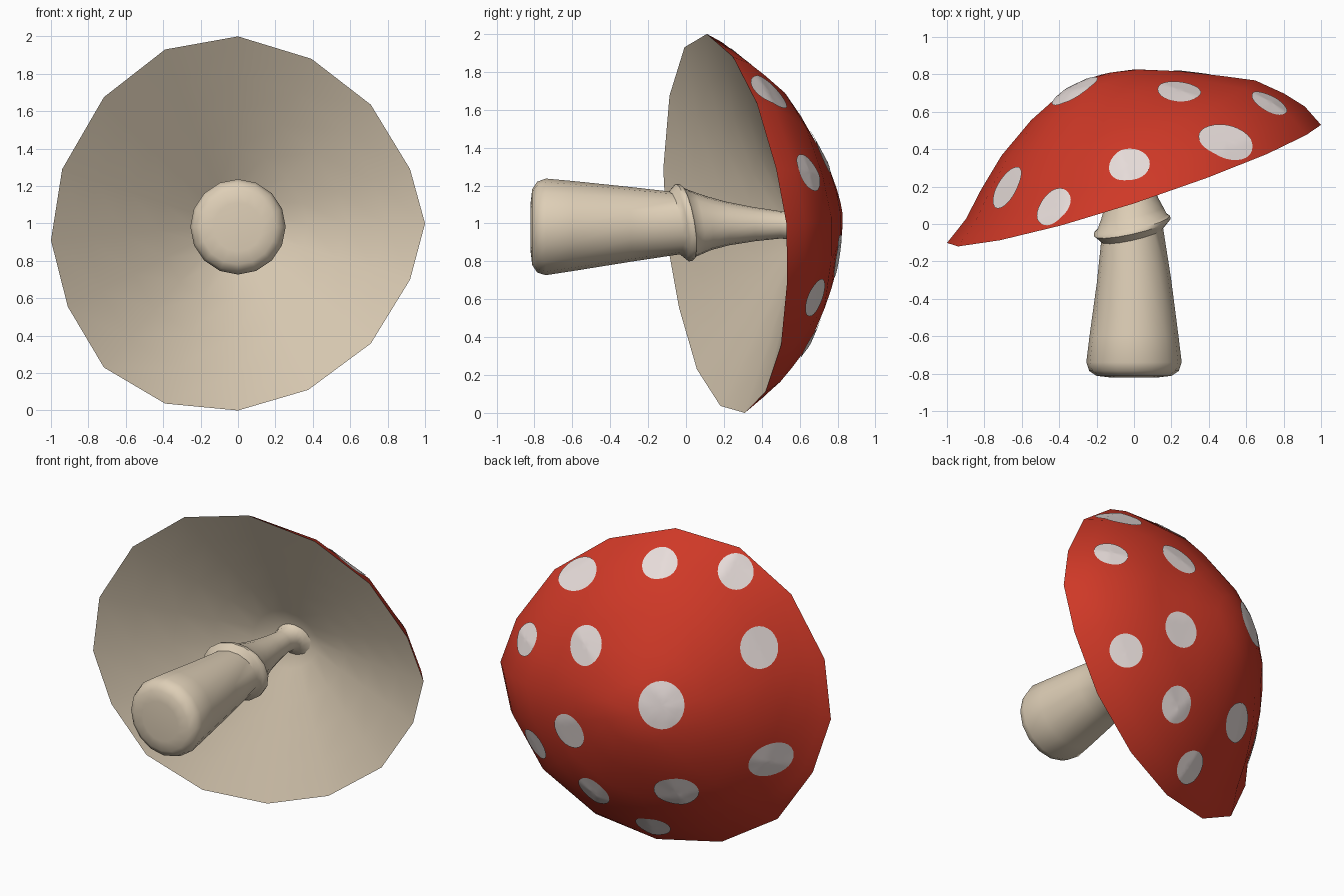
import bpy, bmesh, math
from mathutils import Vector
from mathutils.bvhtree import BVHTree

if "Cube" in bpy.data.objects:
    bpy.data.objects.remove(bpy.data.objects["Cube"])

def material(name, rgb):
    m = bpy.data.materials.new(name)
    m.diffuse_color = (*rgb, 1)
    m.use_nodes = True
    m.node_tree.nodes["Principled BSDF"].inputs["Base Color"].default_value = m.diffuse_color
    return m

RED = material("cap_red", (0.62, 0.04, 0.02))
CREAM = material("stem_cream", (0.73, 0.62, 0.47))
WHITE = material("spot_white", (0.80, 0.72, 0.70))

def finish(bm, name, mats, angle=45):
    bmesh.ops.recalc_face_normals(bm, faces=bm.faces[:])
    me = bpy.data.meshes.new(name)
    bm.to_mesh(me)
    ob = bpy.data.objects.new(name, me)
    bpy.context.collection.objects.link(ob)
    for m in mats:
        me.materials.append(m)
    bpy.ops.object.select_all(action='DESELECT')
    ob.select_set(True)
    bpy.context.view_layer.objects.active = ob
    bpy.ops.object.shade_smooth_by_angle(angle=math.radians(angle))
    return ob

def bridge(bm, a, b, mat=0):
    n = len(a)
    for i in range(n):
        f = bm.faces.new((a[i], a[(i + 1) % n], b[(i + 1) % n], b[i]))
        f.material_index = mat

def fan(bm, ring, tip, mat=0):
    n = len(ring)
    for i in range(n):
        f = bm.faces.new((ring[i], ring[(i + 1) % n], tip))
        f.material_index = mat

# Cap: 16-sided tilted rim, red dome above and cream hollow cone below
RIM_XZ = [(1, 1), (.92, 1.29), (.71, 1.635), (.393, 1.88), (0, 2), (-.39, 1.93),
          (-.717, 1.675), (-.94, 1.29), (-1, .91), (-.91, .555), (-.717, .23),
          (-.39, .037), (0, 0), (.375, .11), (.71, .358), (.92, .70)]
C = Vector((0, .21, 1))
N = Vector((-.32, 1, .10)).normalized()
GILL_TOP = Vector((-.04, .64, .99))
rim = [Vector((x, .21 + .32 * x - .10 * (z - 1), z)) for x, z in RIM_XZ]
# radius fraction, height on the drooping side, height on the full side
DOME = [(.95, .035, .12), (.87, .093, .22), (.75, .22, .335), (.6, .36, .41),
        (.4, .495, .505), (.2, .59, .582), (.08, .611, .607)]

bm = bmesh.new()
rim_v = [bm.verts.new(p) for p in rim]
prev = rim_v
for t, lo, hi in DOME:
    ring = []
    for p in rim:
        w = (1 + p.x) / 2
        ring.append(bm.verts.new(C + (p - C) * t + N * (lo + (hi - lo) * w)))
    bridge(bm, prev, ring, 0)
    prev = ring
fan(bm, prev, bm.verts.new(C + N * .613), 0)
prev = rim_v
for t in (.8, .6, .4, .2):
    ring = [bm.verts.new(GILL_TOP + (p - GILL_TOP) * t) for p in rim]
    bridge(bm, prev, ring, 1)
    prev = ring
fan(bm, prev, bm.verts.new(GILL_TOP), 1)
bmesh.ops.recalc_face_normals(bm, faces=bm.faces[:])
tree = BVHTree.FromBMesh(bm)
finish(bm, "cap", [RED, CREAM])

# Stem with a tilted skirt ring: (y, radius, tilt weight, x shift)
STEM = [(-.82, .13, 0, 0), (-.812, .20, 0, 0), (-.785, .24, 0, 0), (-.74, .255, 0, 0),
        (-.6, .238, 0, 0), (-.3, .198, .2, 0), (-.06, .166, 1, -.01),
        (-.035, .19, 1, -.01), (-.02, .205, 1, -.01), (0, .203, 1, -.01),
        (.012, .185, 1, -.01), (.06, .165, .9, -.01), (.12, .142, .6, -.012),
        (.22, .115, .4, -.018), (.36, .09, .2, -.025), (.5, .072, 0, -.033),
        (.565, .078, 0, -.037), (.60, .10, 0, -.04), (.625, .14, 0, -.04)]
bm = bmesh.new()
prev = None
for y, r, w, sx in STEM:
    zc = .98 + .025 * min(1, max(0, (y + .8) / .8)) - .015 * max(0, y) / .6
    ring = []
    for i in range(16):
        a = 2 * math.pi * i / 16
        dx, dz = r * math.cos(a), r * math.sin(a)
        ring.append(bm.verts.new((sx + dx, y + w * (.22 * dx - .17 * dz), zc + dz)))
    if prev:
        bridge(bm, prev, ring)
    else:
        fan(bm, ring, bm.verts.new((0, -.82, .98)))
    prev = ring
bm.faces.new(prev)
finish(bm, "stem", [CREAM], 50)

# Spots: each is aimed at the cap along a viewing direction, then draped over it
def view(az, el):
    a, e = math.radians(az), math.radians(el)
    d = Vector((math.sin(a) * math.cos(e), -math.cos(a) * math.cos(e), math.sin(e)))
    right = Vector((math.cos(a), math.sin(a), 0))
    return right, d.cross(right), d

BACK_LEFT, BELOW = view(215, 25), view(140, -30)
TOP = (Vector((1, 0, 0)), Vector((0, 1, 0)), Vector((0, 0, 1)))
SIDE = (Vector((0, 1, 0)), Vector((0, 0, 1)), Vector((1, 0, 0)))
# view, across, up, width radius, height radius
SPOTS = [(BACK_LEFT, -.15, -.206, .14, .15), (BACK_LEFT, .442, .145, .125, .13),
         (BACK_LEFT, -.606, .158, .115, .125), (BACK_LEFT, -.703, -.358, .115, .115),
         (BACK_LEFT, .515, -.533, .15, .12), (BACK_LEFT, -.06, -.727, .137, .12),
         (TOP, .49, .44, .15, .12), (TOP, -.025, .315, .11, .11),
         (TOP, -.43, .09, .11, .115), (SIDE, .65, .27, .105, .105),
         (SIDE, .68, -.39, .105, .105), (BELOW, .26, -.2, .105, .115),
         (BELOW, .34, -.58, .105, .11)]

bm = bmesh.new()
for (right, up, d), u, v, ra, rb in SPOTS:
    hit, nor, _, _ = tree.ray_cast(Vector((0, 0, 1)) + right * u + up * v + d * 4, -d)
    if hit is None:
        continue
    if nor.dot(d) < 0:
        nor = -nor
    tx = (right - nor * right.dot(nor)).normalized()
    ty = nor.cross(tx)

    def drape(p):
        h, n, _, _ = tree.ray_cast(p + nor * .2, -nor, .5)
        if h is None:
            h, n, _, _ = tree.find_nearest(p)
        return bm.verts.new(h + nor * .006)

    prev = None
    tip = drape(hit)
    for k in (.25, .5, .75, 1):
        ring = []
        for i in range(28):
            a = 2 * math.pi * i / 28
            ring.append(drape(hit + tx * ra * k * math.cos(a) + ty * rb * k * math.sin(a)))
        if prev:
            bridge(bm, ring, prev)
        else:
            fan(bm, ring, tip)
        prev = ring
bm.normal_update()
for f in bm.faces:  # spots face away from the cap centre
    if f.normal.dot(f.calc_center_median() - C) < 0:
        f.normal_flip()
finish(bm, "cap_spots", [WHITE])
